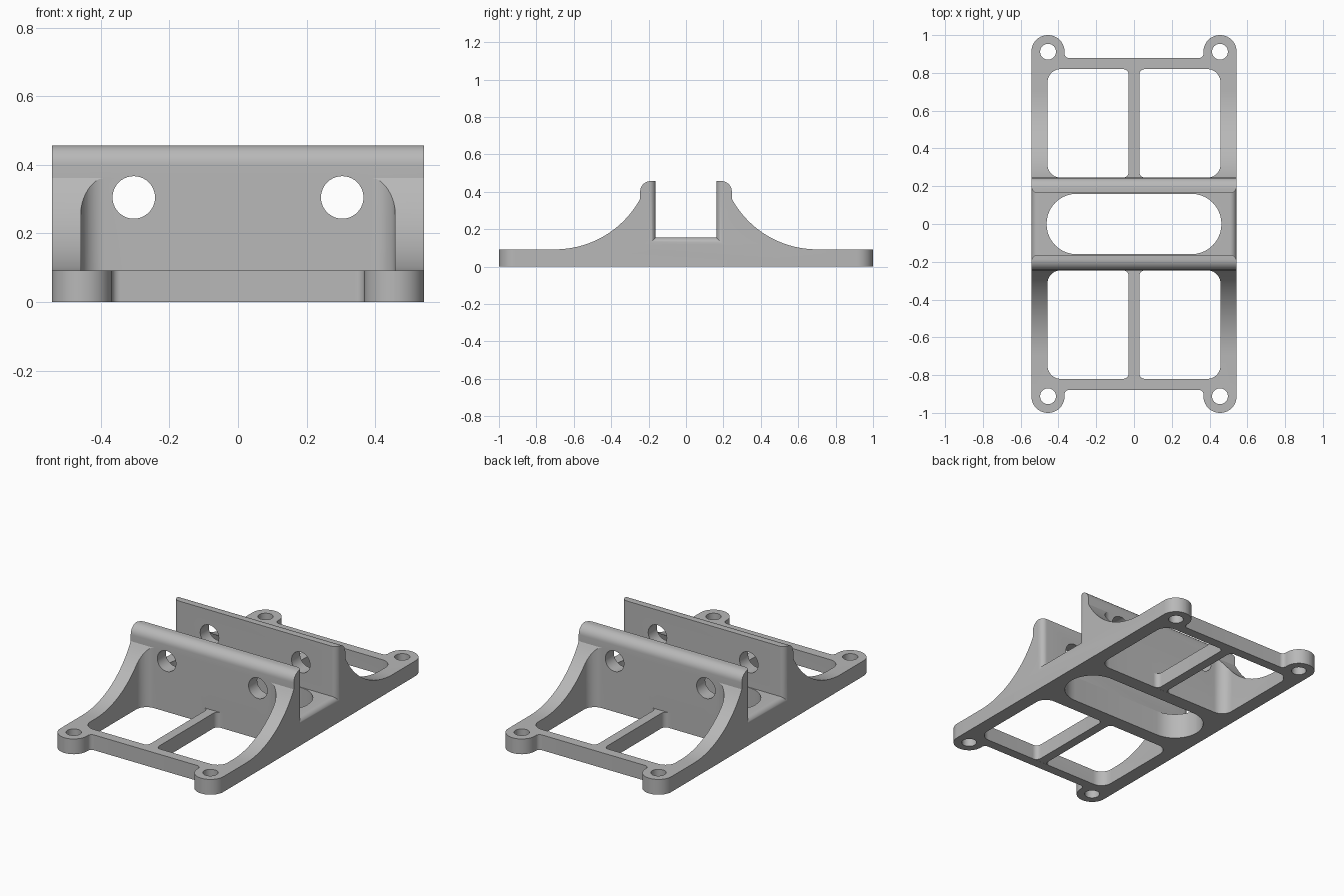
import bpy, bmesh, math
from mathutils import Vector

if "Cube" in bpy.data.objects:
    bpy.data.objects.remove(bpy.data.objects["Cube"])

grey = bpy.data.materials.new("plain_grey")
grey.use_nodes = True
grey.diffuse_color = (0.48, 0.48, 0.48, 1)
grey.node_tree.nodes["Principled BSDF"].inputs["Base Color"].default_value = (0.48, 0.48, 0.48, 1)


def rounded(corners, steps=10):
    """Polygon whose corners (a, b, radius) are replaced by fillet arcs."""
    out = []
    for i, (a, b, r) in enumerate(corners):
        p = Vector((a, b))
        if r == 0:
            out.append(p)
            continue
        u = (Vector(corners[i - 1][:2]) - p).normalized()
        v = (Vector(corners[(i + 1) % len(corners)][:2]) - p).normalized()
        half = u.angle(v) / 2
        centre = p + (u + v).normalized() * r / math.sin(half)
        start = p + u * r / math.tan(half) - centre
        end = p + v * r / math.tan(half) - centre
        sweep = math.atan2(start.x * end.y - start.y * end.x, start.dot(end))
        for k in range(steps + 1):
            t = sweep * k / steps
            c, s = math.cos(t), math.sin(t)
            out.append(centre + Vector((start.x * c - start.y * s, start.x * s + start.y * c)))
    return out


def circle(a, b, r, n=40):
    return [Vector((a + r * math.cos(math.tau * k / n), b + r * math.sin(math.tau * k / n)))
            for k in range(n)]


def rect(a0, a1, b0, b1, r):
    return rounded([(a0, b0, r), (a1, b0, r), (a1, b1, r), (a0, b1, r)])


def loft(name, sections, axis):
    """Solid through (height, polygon) sections stacked along an axis."""
    place = {"x": lambda p, h: (h, p[0], p[1]),
             "y": lambda p, h: (p[0], h, p[1]),
             "z": lambda p, h: (p[0], p[1], h)}[axis]
    bm = bmesh.new()
    rings = [[bm.verts.new(place(p, h)) for p in poly] for h, poly in sections]
    n = len(rings[0])
    for low, high in zip(rings, rings[1:]):
        for i in range(n):
            j = (i + 1) % n
            bm.faces.new((low[i], low[j], high[j], high[i]))
    bm.faces.new(rings[0])
    bm.faces.new(rings[-1])
    bmesh.ops.recalc_face_normals(bm, faces=bm.faces)
    mesh = bpy.data.meshes.new(name)
    bm.to_mesh(mesh)
    bm.free()
    mesh.materials.append(grey)
    ob = bpy.data.objects.new(name, mesh)
    bpy.context.collection.objects.link(ob)
    return ob


def prism(name, poly, axis, lo, hi):
    return loft(name, [(lo, poly), (hi, poly)], axis)


def select(ob):
    bpy.ops.object.select_all(action="DESELECT")
    ob.select_set(True)
    bpy.context.view_layer.objects.active = ob


def carve(body, cutter, operation="DIFFERENCE"):
    mod = body.modifiers.new("carve", "BOOLEAN")
    mod.operation, mod.solver, mod.object = operation, "EXACT", cutter
    select(body)
    bpy.ops.object.modifier_apply(modifier=mod.name)
    bpy.data.objects.remove(cutter)


# Side profile: flat deck, concave sweep up to the wall, rounded wall top
DECK, TOP, WALL, HALF = 0.092, 0.457, 0.245, 0.543
REACH, RISE = 0.455, 0.27
radius = (REACH ** 2 + RISE ** 2) / (2 * RISE)
sweep_end = math.asin(REACH / radius)
flank = [Vector((1.1, 0)), Vector((1.1, DECK))]
for k in range(25):
    t = sweep_end * k / 24
    flank.append(Vector((WALL + REACH - radius * math.sin(t),
                         DECK + radius * (1 - math.cos(t)))))
flank += rounded([(WALL, 0.37, 0), (WALL, TOP, 0.056), (0.1, TOP, 0)])[1:-1]
profile = flank + [Vector((-p.x, p.y)) for p in reversed(flank)]
body = prism("cradle_body", profile, "x", -0.7, 0.7)

# Plan outline with four rounded mounting ears
ear = [(HALF, 1, 0.0865), (0.368, 1, 0.0865), (0.368, 0.878, 0.025)]
left = ear + [(-x, y, r) for x, y, r in reversed(ear)]
outline = left + [(-x, -y, r) for x, y, r in left]
carve(body, prism("outline_cutter", rounded(outline), "z", -0.1, 0.7), "INTERSECT")

# Channel between the walls, flaring with a round edge at both open ends
FLARE, FLOOR = 0.035, 0.155


def channel(d):
    w, z = 0.163 + d, FLOOR - d
    return [(-w, z), (w, z), (w, 0.6), (-w, 0.6)]


ends = [(HALF - FLARE + FLARE * math.sin(t), channel(FLARE * (1 - math.cos(t))))
        for t in [math.pi / 2 * k / 8 for k in range(9)]]
ends.append((0.7, channel(FLARE)))
sections = [(-x, poly) for x, poly in reversed(ends)] + ends
carve(body, loft("channel_cutter", sections, "x"))

# Long slot in the channel floor
carve(body, prism("slot_cutter", rect(-0.463, 0.463, -0.16, 0.16, 0.1595), "z", -0.1, 0.3))

# Windows, ear holes and the round holes through both walls
for side in (-1, 1):
    y0, y1 = sorted((side * WALL, side * 0.82))
    carve(body, prism("window_cutter", rect(-0.458, 0.458, y0, y1, 0.07), "z", -0.1, 0.7))
    for x in (-0.455, 0.455):
        carve(body, prism("ear_hole_cutter", circle(x, side * 0.912, 0.042), "z", -0.1, 0.3))
    carve(body, prism("wall_hole_cutter", circle(side * 0.304, 0.305, 0.062), "y", -0.5, 0.5))

# Low centre bars with filleted ends, dividing each window in two
bar = [(0.07, 0.235, 0), (0.07, WALL, 0), (0.028, WALL, 0.03),
       (0.028, 0.82, 0.03), (0.07, 0.82, 0), (0.07, 0.83, 0)]
bar += [(-x, y, r) for x, y, r in reversed(bar)]
parts = [body]
for name, side in (("front_bar", -1), ("back_bar", 1)):
    poly = rounded([(x, side * y, r) for x, y, r in bar], 6)
    parts.append(prism(name, poly, "z", 0.0005, DECK - 0.0005))

# Smooth curves, crisp edges
for ob in parts:
    select(ob)
    bpy.ops.object.shade_smooth_by_angle(angle=math.radians(25))
